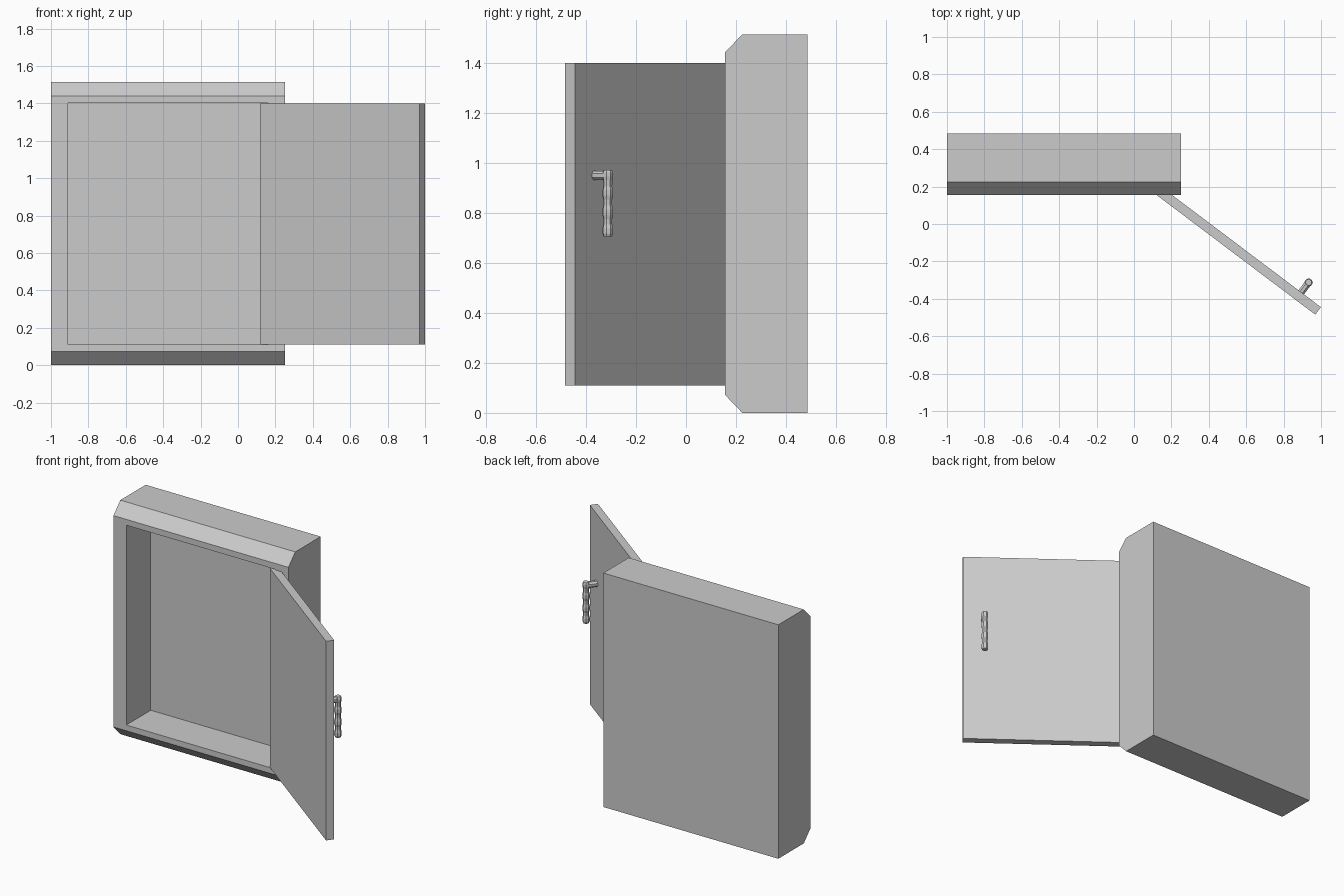
import bpy, bmesh, math
from mathutils import Matrix, Vector

if "Cube" in bpy.data.objects:
    bpy.data.objects.remove(bpy.data.objects["Cube"])


def finish(bm, name, matrix=None):
    bmesh.ops.recalc_face_normals(bm, faces=bm.faces)
    mesh = bpy.data.meshes.new(name)
    bm.to_mesh(mesh)
    bm.free()
    obj = bpy.data.objects.new(name, mesh)
    bpy.context.collection.objects.link(obj)
    if matrix:
        obj.matrix_world = matrix
    return obj


def box(name, lo, hi, matrix=None):
    bm = bmesh.new()
    lo, hi = Vector(lo), Vector(hi)
    bmesh.ops.create_cube(bm, size=1, matrix=Matrix.Translation((lo + hi) / 2)
                          @ Matrix.Diagonal((*(hi - lo), 1)))
    return finish(bm, name, matrix)


def lathe(name, rings, sides, matrix):
    """Capped rings of (height, radius) stacked along local z."""
    bm = bmesh.new()
    loops = []
    for h, r in rings:
        angles = [(i + 0.5) * math.tau / sides for i in range(sides)]
        loops.append([bm.verts.new((r * math.cos(a), r * math.sin(a), h)) for a in angles])
    for a, b in zip(loops, loops[1:]):
        for i in range(sides):
            j = (i + 1) % sides
            bm.faces.new((a[i], a[j], b[j], b[i]))
    bm.faces.new(loops[0])
    bm.faces.new(loops[-1])
    return finish(bm, name, matrix)


# Cabinet shell: side profile with chamfered front edges, extruded along x
profile = [(0.485, 0), (0.225, 0), (0.155, 0.073), (0.155, 1.44), (0.225, 1.513), (0.485, 1.513)]
bm = bmesh.new()
side = bm.faces.new([bm.verts.new((-1, y, z)) for y, z in profile])
ext = bmesh.ops.extrude_face_region(bm, geom=[side])
bmesh.ops.translate(bm, vec=(1.252, 0, 0),
                    verts=[v for v in ext['geom'] if isinstance(v, bmesh.types.BMVert)])
cabinet = finish(bm, "cabinet")

# Recess cut into the front
cutter = box("recess_cutter", (-0.908, 0.0, 0.11), (0.16, 0.405, 1.402))
cutter.hide_render = True
cutter.hide_set(True)
cut = cabinet.modifiers.new("recess", 'BOOLEAN')
cut.operation = 'DIFFERENCE'
cut.solver = 'EXACT'
cut.object = cutter

# Swung-open door; local x runs along it, local y out of its outer face
door_frame = Matrix.Translation((0.118, 0.157, 0)) @ Matrix.Rotation(math.radians(-37), 4, 'Z')
box("door", (0, 0, 0.11), (1.066, 0.05, 1.398), door_frame)

# Handle: short stem and a rippled hanging grip
stem = door_frame @ Matrix.Translation((0.934, 0.045, 0.949)) @ Matrix.Rotation(-math.pi / 2, 4, 'X')
lathe("handle_stem", [(0, 0.02), (0.07, 0.02)], 8, stem)
grip = [(0.705, 0.017), (0.718, 0.022), (0.738, 0.022), (0.755, 0.018), (0.775, 0.018),
        (0.79, 0.022), (0.812, 0.022), (0.83, 0.018), (0.852, 0.018), (0.868, 0.022),
        (0.89, 0.022), (0.905, 0.018), (0.93, 0.019), (0.945, 0.022), (0.96, 0.022), (0.97, 0.017)]
lathe("handle_grip", grip, 8, door_frame @ Matrix.Translation((0.934, 0.116, 0)))
